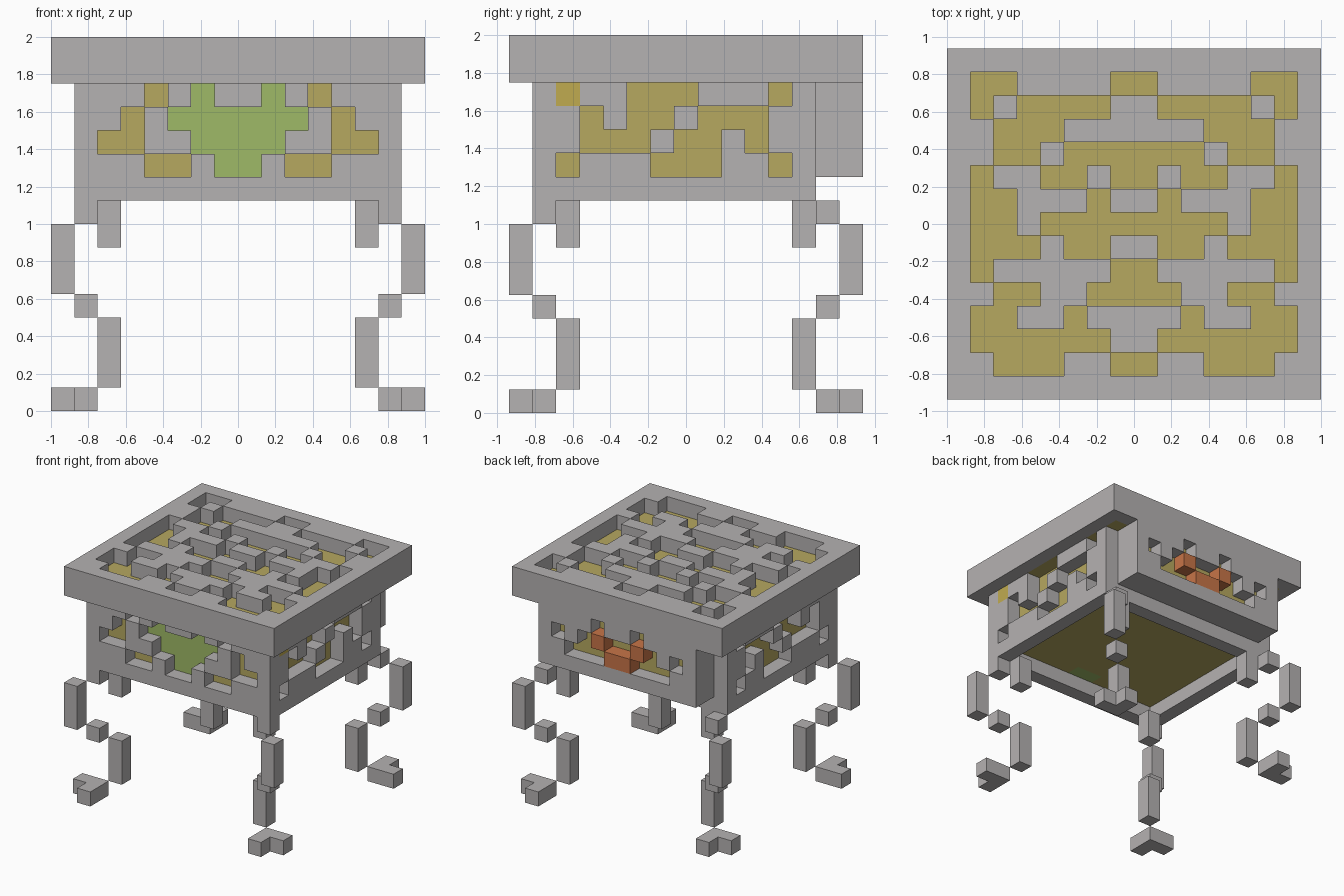
import bpy
import bmesh
from mathutils import Vector

if "Cube" in bpy.data.objects:
    bpy.data.objects.remove(bpy.data.objects["Cube"])

U = 0.125                      # edge length of one block
NX, NY = 16, 15                # blocks across the lid
cells = {}                     # (i, j, k) -> part name


def material(name, rgb):
    def lin(c):
        c /= 255
        return c / 12.92 if c <= 0.04045 else ((c + 0.055) / 1.055) ** 2.4
    m = bpy.data.materials.new(name)
    m.diffuse_color = (*[lin(c) for c in rgb], 1)
    m.use_nodes = True
    m.node_tree.nodes["Principled BSDF"].inputs["Base Color"].default_value = m.diffuse_color
    return m


grey = material("stone_grey", (181, 178, 178))
yellow = material("dull_yellow", (182, 168, 96))
amber = material("warm_yellow", (192, 171, 80))
green = material("leaf_green", (159, 186, 103))
orange = material("burnt_orange", (200, 117, 72))


def fill(part, xs, ys, zs):
    """Fill an inclusive block range with a part (None clears it)."""
    for i in range(xs[0], xs[1] + 1):
        for j in range(ys[0], ys[1] + 1):
            for k in range(zs[0], zs[1] + 1):
                if part:
                    cells[i, j, k] = part
                else:
                    cells.pop((i, j, k), None)


def put(part, i, j, k):
    fill(part, (i, i), (j, j), (k, k))


def mirrored(rows):
    return [r + r[::-1] for r in rows]


# Lid: solid slab, yellow layer inside, fretwork cut one block deep
fill("lid", (0, 15), (0, 14), (14, 15))
fill("lid_backing", (1, 14), (1, 13), (14, 14))
LID = ["##....#", "#.####.", ".###...", ".##.###", "#..##.#", "##...#.",
       "##.####", "###.##.", "#.....#", ".##..##", "##..#..", "######.",
       ".###..#"]
for r, row in enumerate(mirrored(LID)):
    for c, ch in enumerate(row):
        if ch == "#":
            put(None, c + 1, 13 - r, 15)

# Body: grey walls around a yellow core, recessed underneath
fill("walls", (1, 14), (1, 12), (9, 13))
fill("core", (2, 13), (2, 11), (10, 13))
fill(None, (2, 13), (2, 11), (9, 9))

# Front fretwork with a green inlay behind it
FRONT = ["..y.g.", ".y.ggg", "yy..gg", "..yy.g"]
for r, row in enumerate(mirrored(FRONT)):
    for c, ch in enumerate(row):
        if ch != ".":
            put(None, c + 2, 1, 13 - r)
        if ch == "g":
            put("front_inlay", c + 2, 2, 13 - r)

# Side fretwork, the same on both sides
SIDE = ["...###...#", ".#.##.###.", ".###.##.#.", "#...###..#"]
for r, row in enumerate(SIDE):
    for c, ch in enumerate(row):
        if ch == "#":
            for i in (1, 14):
                put(None, i, c + 2, 13 - r)
put("side_tile", 14, 2, 13)

# Raised back panel with an orange ornament
fill("back_panel", (2, 13), (13, 14), (10, 13))
fill("back_backing", (3, 12), (13, 13), (11, 13))
BACK = ["....#.", ".#.#o#", "..###o"]
for r, row in enumerate(mirrored(BACK)):
    for c, ch in enumerate(row):
        if ch != ".":
            put("back_ornament" if ch == "o" else None, c + 2, 14, 13 - r)

# Four jointed legs, mirrored to each corner: (i, j, lowest k, highest k)
LEG = [(2, 2, 7, 8), (1, 1, 8, 8), (0, 0, 5, 7), (1, 1, 4, 4), (2, 2, 1, 3),
       (1, 1, 0, 0), (0, 1, 0, 0), (1, 0, 0, 0)]
for side, mx in (("left", False), ("right", True)):
    for end, my in (("front", False), ("back", True)):
        for i, j, k0, k1 in LEG:
            i2 = NX - 1 - i if mx else i
            j2 = NY - 1 - j if my else j
            fill(f"{end}_{side}_leg", (i2, i2), (j2, j2), (k0, k1))

PAINT = {"lid_backing": yellow, "core": yellow, "back_backing": yellow,
         "front_inlay": green, "side_tile": amber, "back_ornament": orange}


def build(part):
    """Turn the blocks of one part into a mesh of their exposed faces."""
    bm = bmesh.new()
    verts = {}

    def vert(p):
        if p not in verts:
            x, y, z = p
            verts[p] = bm.verts.new(Vector((x - NX / 2, y - NY / 2, z)) * U)
        return verts[p]

    for cell, owner in cells.items():
        if owner != part:
            continue
        for axis in range(3):
            for s in (0, 1):
                near = list(cell)
                near[axis] += 2 * s - 1
                if tuple(near) in cells:
                    continue
                a, b = (axis + 1) % 3, (axis + 2) % 3
                quad = []
                for da, db in ((0, 0), (1, 0), (1, 1), (0, 1)):
                    p = list(cell)
                    p[axis] += s
                    p[a] += da
                    p[b] += db
                    quad.append(vert(tuple(p)))
                bm.faces.new(quad if s else quad[::-1])
    mesh = bpy.data.meshes.new(part)
    bm.to_mesh(mesh)
    bm.free()
    mesh.materials.append(PAINT.get(part, grey))
    bpy.context.collection.objects.link(bpy.data.objects.new(part, mesh))


for name in sorted(set(cells.values())):
    build(name)
